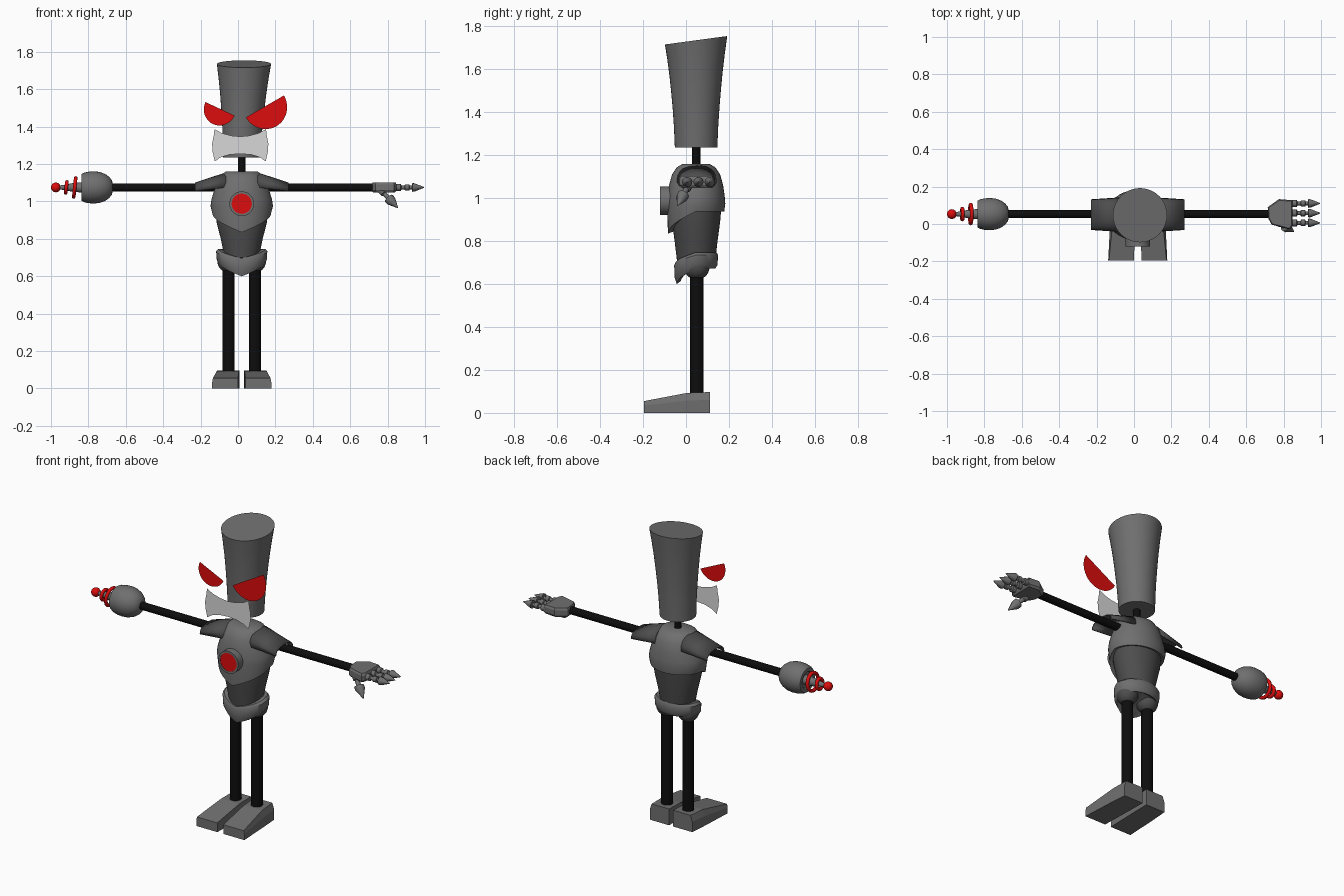
import bpy, bmesh, math
from mathutils import Vector

if "Cube" in bpy.data.objects:
    bpy.data.objects.remove(bpy.data.objects["Cube"])

CX, CY, ARM_Z = 0.02, 0.047, 1.075


def material(name, rgb):
    m = bpy.data.materials.new(name)
    m.diffuse_color = (*rgb, 1)
    m.use_nodes = True
    m.node_tree.nodes["Principled BSDF"].inputs["Base Color"].default_value = m.diffuse_color
    return m


GREY = material("steel grey", (0.16, 0.16, 0.16))
DARK = material("dark grey", (0.075, 0.075, 0.075))
BLACK = material("black", (0.004, 0.004, 0.004))
RED = material("red", (0.72, 0.004, 0.004))
LIGHT = material("light grey", (0.68, 0.68, 0.68))


def make(name, verts, faces, mat, smooth=40, fix=True):
    me = bpy.data.meshes.new(name)
    me.from_pydata([tuple(v) for v in verts], [], faces)
    if fix:
        bm = bmesh.new()
        bm.from_mesh(me)
        bmesh.ops.recalc_face_normals(bm, faces=bm.faces)
        bm.to_mesh(me)
        bm.free()
    me.materials.append(mat)
    ob = bpy.data.objects.new(name, me)
    bpy.context.collection.objects.link(ob)
    if smooth:
        bpy.ops.object.select_all(action='DESELECT')
        ob.select_set(True)
        bpy.context.view_layer.objects.active = ob
        bpy.ops.object.shade_smooth_by_angle(angle=math.radians(smooth))
    return ob


def loft(name, rings, mat, smooth=40):
    """Skin equal-length closed rings and cap both ends."""
    n = len(rings[0])
    faces = [(r * n + i, r * n + (i + 1) % n, (r + 1) * n + (i + 1) % n, (r + 1) * n + i)
             for r in range(len(rings) - 1) for i in range(n)]
    faces += [tuple(range(n)), tuple(range((len(rings) - 1) * n, len(rings) * n))]
    return make(name, [p for r in rings for p in r], faces, mat, smooth)


def lathe(name, start, direction, profile, mat, n=24):
    """Revolve (distance, radius) pairs around an axis."""
    d = Vector(direction).normalized()
    u = d.orthogonal().normalized()
    v = d.cross(u)
    rings = [[Vector(start) + d * t + (u * math.cos(2 * math.pi * i / n) +
              v * math.sin(2 * math.pi * i / n)) * max(r, 0.0008) for i in range(n)]
             for t, r in profile]
    return loft(name, rings, mat)


def ball(name, c, r, mat):
    prof = [(-r * math.cos(math.pi * k / 12), r * math.sin(math.pi * k / 12)) for k in range(13)]
    return lathe(name, c, (0, 0, 1), prof, mat)


def oval(rx, ry, z, cx=CX, cy=CY, n=40):
    """Horizontal ellipse; z is a function of (front weight, y offset)."""
    pts = []
    for i in range(n):
        a = 2 * math.pi * i / n
        d = abs((a - 1.5 * math.pi + math.pi) % (2 * math.pi) - math.pi)
        w = max(0, 1 - d / (math.pi / 2))
        y = ry * math.sin(a)
        pts.append((cx + rx * math.cos(a), cy + y, z(w, y)))
    return pts


def level(z, dip=0.0):
    return lambda w, y: z - dip * w


# Flared head with a sloping top
head = []
for z, r, cx in [(1.235, .099, .02), (1.33, .103, .022), (1.42, .109, .024), (1.5, .116, .026),
                 (1.58, .124, .028), (1.66, .134, .03), (1.735, .145, .032)]:
    k = .135 * max(0, (z - 1.3) / .435)
    head.append(oval(r, r, lambda w, y, z=z, k=k: z + k * y, cx=cx))
loft("head", head, GREY)
lathe("neck", (CX, CY, 1.14), (0, 0, 1), [(0, .02), (.11, .02)], BLACK)


# Flat floating eyes and moustache
def half_disc(name, x, z, r, deg):
    t = math.radians(deg)
    pts = []
    for i in range(21):
        a = math.pi + math.pi * i / 20
        px, pz = r * math.cos(a), r * 1.04 * math.sin(a)
        pts.append((x + px * math.cos(t) - pz * math.sin(t), -.11,
                    z + px * math.sin(t) + pz * math.cos(t)))
    make(name, pts, [tuple(range(21))], RED, 0, False)


half_disc("left_eye", .144, 1.508, .1175, 30)
half_disc("right_eye", -.096, 1.495, .086, -25)
side = [(.05, 1.352), (.1, 1.366), (.138, 1.387), (.141, 1.355), (.15, 1.31), (.149, 1.27),
        (.136, 1.215), (.105, 1.236), (.06, 1.25)]
outline = [(0, 1.347)] + side + [(0, 1.255)] + [(-x, z) for x, z in reversed(side)]
n = len(outline)
half = n // 2
make("moustache", [(.012 + x, -.112, z) for x, z in outline],
     [tuple(range(half + 1)), tuple(range(half, n)) + (0,)], LIGHT, 0, False)

# Domed chest with a pointed front hem
loft("chest", [oval(.085, .062, level(1.16)), oval(.108, .09, level(1.143)),
               oval(.128, .112, level(1.11)), oval(.147, .126, level(1.06)),
               oval(.162, .133, level(1.01)), oval(.167, .136, level(.975)),
               oval(.157, .131, level(.938, .103)), oval(.115, .09, level(.95, .1))], GREY)
lathe("chest_ring", (CX, -.02, .988), (0, -1, 0),
      [(0, .066), (.1, .066), (.1, .054), (.095, .054)], GREY, 32)
lathe("chest_lamp", (CX, -.112, .988), (0, -1, 0), [(0, .054), (.006, .054)], RED, 32)

# Waist and pointed hip belt
loft("waist", [oval(.142, .118, level(.96)), oval(.135, .112, level(.89)),
               oval(.112, .1, level(.8)), oval(.092, .088, level(.7))], DARK)
loft("hip_belt", [oval(.09, .08, level(.74, .045)), oval(.125, .096, level(.747, .05)),
                  oval(.137, .102, level(.735, .05)), oval(.134, .1, level(.69, .06)),
                  oval(.118, .09, level(.672, .072)), oval(.09, .07, level(.685, .07))], GREY)

# Legs, hip joints and wedge feet
for s, tag in ((-1, "right"), (1, "left")):
    x = CX + s * .07
    ball(tag + "_hip_joint", (x, .05, .68), .06, DARK)
    lathe(tag + "_leg", (x, .05, .07), (0, 0, 1), [(0, .032), (.6, .032)], BLACK)
    rings = []
    # y, inner x, outer x at base, outer x at top, height
    for y, xi, xo, xt, h in [(-.195, .02, .158, .154, .055), (.005, .015, .148, .134, .093),
                             (.112, .013, .14, .128, .097)]:
        rings.append([(CX + s * xi, y, 0), (CX + s * xo, y, 0), (CX + s * xo, y, h * .62),
                      (CX + s * xt, y, h), (CX + s * xi, y, h)])
    loft(tag + "_foot", rings, GREY, 0)

# Arched shoulder plates
for s, tag in ((-1, "right"), (1, "left")):
    verts, m = [], 12
    for dx, ry, top, low in [(.085, .09, 1.152, 1.075), (.25, .079, 1.098, 1.055)]:
        for i in range(m + 1):
            a = math.pi * i / m
            verts.append((CX + s * dx, .05 + ry * math.cos(a),
                          low + (top - low) * math.sin(a) ** .75))
    sh = make(tag + "_shoulder", verts,
              [(i, i + 1, m + 2 + i, m + 1 + i) for i in range(m)], DARK)
    mod = sh.modifiers.new("thickness", 'SOLIDIFY')
    mod.thickness, mod.offset = .006, 0

# Both arms as one straight rod each
for s, tag, end in ((-1, "right", .7), (1, "left", .71)):
    lathe(tag + "_arm", (CX + s * .1, .053, ARM_Z), (s, 0, 0), [(0, .022), (end - .1, .022)], BLACK)

# Egg-shaped blaster with rings and a tip ball
lathe("blaster_body", (-.67, .053, ARM_Z), (-1, 0, 0),
      [(0, .02), (.004, .038), (.018, .056), (.04, .072), (.07, .083), (.1, .086),
       (.13, .084), (.155, .078), (.168, .07), (.168, .05), (.155, .045)], GREY, 32)
lathe("blaster_core", (-.8, .053, ARM_Z), (-1, 0, 0),
      [(0, .03), (.05, .026), (.09, .022), (.13, .014), (.16, .01)], GREY)
ball("blaster_tip", (-.974, .053, ARM_Z), .026, RED)
for i, (x, big) in enumerate([(-.873, .05), (-.918, .029)]):
    rings = []
    for j in range(32):
        a = 2 * math.pi * j / 32
        ring = []
        for k in range(10):
            b = 2 * math.pi * k / 10
            r = big + .01 * math.cos(b)
            ring.append((x + .01 * math.sin(b) + .1 * r * math.sin(a),
                         .053 + r * math.cos(a), ARM_Z + r * math.sin(a)))
        rings.append(ring)
    faces = [(j * 10 + k, j * 10 + (k + 1) % 10, (j + 1) % 32 * 10 + (k + 1) % 10,
              (j + 1) % 32 * 10 + k) for j in range(32) for k in range(10)]
    make("blaster_ring_%d" % (i + 1), [p for r in rings for p in r], faces, RED)

# Palm, three fingers and thumb
palm = [(.715, .09), (.775, .133), (.848, .127), (.848, -.01), (.835, -.03), (.735, -.003), (.718, .03)]
loft("palm", [[(.78 + (x - .78) * k, .055 + (y - .055) * k, z) for x, y in palm]
              for z, k in ((1.048, .88), (1.06, 1), (1.09, 1), (1.102, .92))], GREY, 0)
finger = [(0, .019), (.03, .019), (.034, .011), (.05, .011), (.053, .017), (.075, .017),
          (.078, .01), (.09, .01), (.092, .024), (.105, .022), (.155, .002)]
for i, y in enumerate((.006, .058, .11)):
    lathe("finger_%d" % (i + 1), (.84, y, ARM_Z), (1, 0, 0), finger, GREY, 10)
lathe("thumb", (.765, .012, 1.06), (.09, -.052, -.095), 
      [(0, .02), (.025, .02), (.03, .013), (.06, .013), (.065, .028), (.085, .027), (.14, .002)], GREY, 10)
